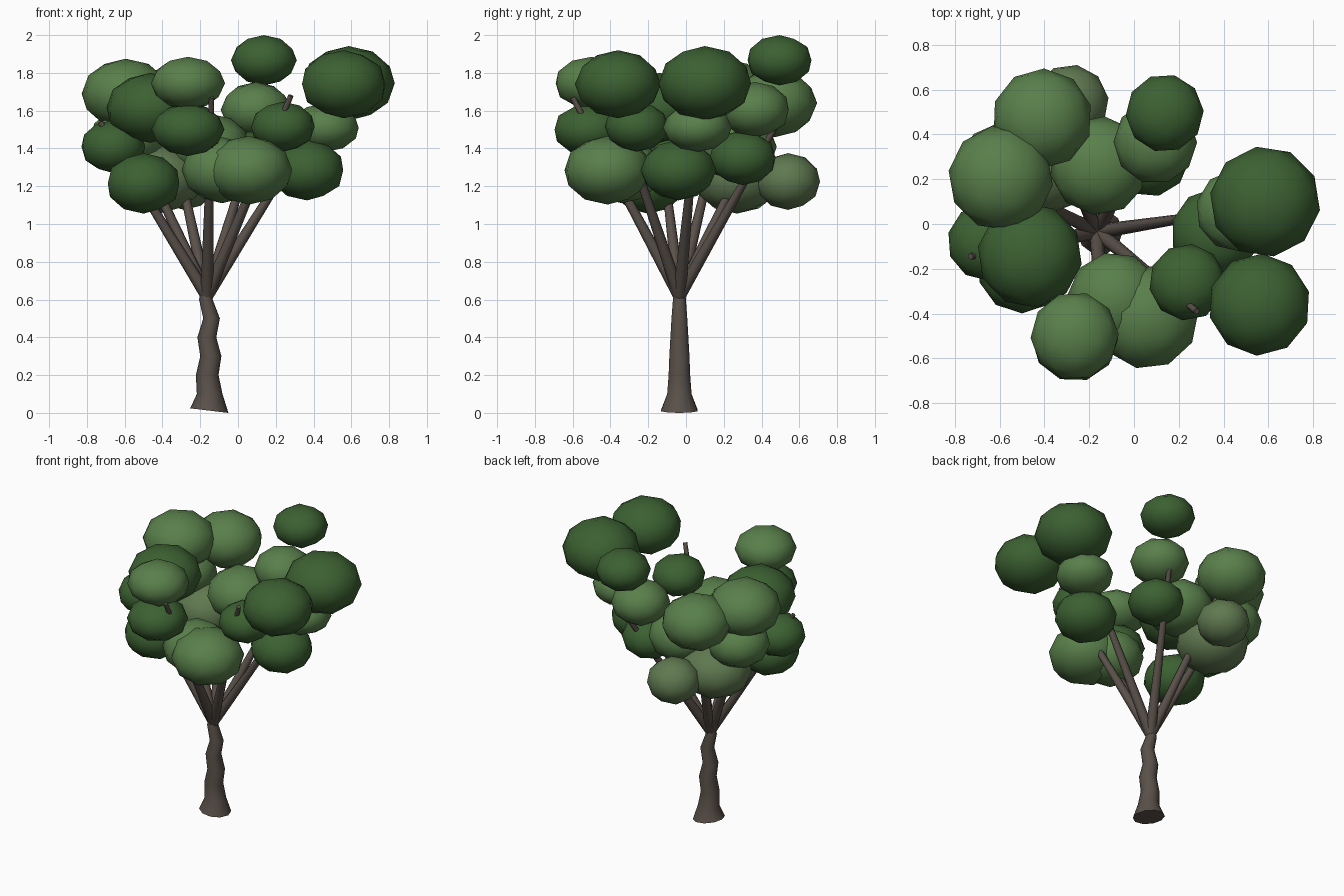
import bpy, bmesh, math
from mathutils import Vector


def material(name, rgb):
    m = bpy.data.materials.new(name)
    m.diffuse_color = (*rgb, 1)
    return m


BARK = material("bark", (0.10, 0.08, 0.066))
DARK = material("dark_leaves", (0.045, 0.12, 0.032))
LIGHT = material("light_leaves", (0.10, 0.215, 0.07))
PALE = material("pale_leaves", (0.115, 0.19, 0.08))


def finish(name, bm, mat):
    bmesh.ops.recalc_face_normals(bm, faces=bm.faces)
    for f in bm.faces:
        f.smooth = len(f.verts) < 5
    me = bpy.data.meshes.new(name)
    bm.to_mesh(me)
    bm.free()
    me.materials.append(mat)
    ob = bpy.data.objects.new(name, me)
    bpy.context.collection.objects.link(ob)
    return ob


def tube(name, rings, sides, mat):
    """Loft through rings given as (centre, radius, axis)."""
    bm = bmesh.new()
    loops = []
    for c, r, axis in rings:
        q = Vector((0, 0, 1)).rotation_difference(Vector(axis))
        loops.append([bm.verts.new(Vector(c) + q @ Vector(
            (r * math.cos(i * math.tau / sides), r * math.sin(i * math.tau / sides), 0)))
            for i in range(sides)])
    for a, b in zip(loops, loops[1:]):
        for i in range(sides):
            j = (i + 1) % sides
            bm.faces.new((a[i], a[j], b[j], b[i]))
    bm.faces.new(loops[0][::-1])
    bm.faces.new(loops[-1])
    return finish(name, bm, mat)


# Crooked trunk with flared foot
up = (0, 0, 1)
trunk = [(-0.152, 0.012, 0.102, (0.12, 0, 1)), (-0.15, 0.1, 0.068, up),
         (-0.163, 0.2, 0.06, up), (-0.144, 0.3, 0.056, up),
         (-0.165, 0.4, 0.05, up), (-0.14, 0.5, 0.044, up),
         (-0.17, 0.6, 0.036, up), (-0.165, 0.66, 0.031, up)]
tube("trunk", [((x, -0.035, z), r, a) for x, z, r, a in trunk], 10, BARK)

# Seven straight branches fanning out of the trunk top
base = Vector((-0.165, -0.035, 0.62))
tips = [(-0.73, -0.145, 1.54), (-0.14, -0.60, 1.67), (0.28, -0.39, 1.68),
        (0.45, 0.06, 1.60), (0.12, 0.50, 1.56), (-0.38, 0.45, 1.62),
        (-0.62, 0.20, 1.60)]
for n, t in enumerate(tips):
    d = Vector(t) - base
    tube(f"branch_{n + 1}", [(base, 0.034, d), (t, 0.014, d)], 8, BARK)

# Leaf clumps: x, y, z, horizontal radius, vertical radius, colour
clumps = [
    # left
    (-0.50, -0.20, 1.215, 0.195, 0.16, DARK),
    (-0.66, -0.08, 1.41, 0.17, 0.14, DARK),
    (-0.465, -0.14, 1.615, 0.23, 0.185, DARK),
    # front
    (-0.085, -0.34, 1.285, 0.21, 0.175, LIGHT),
    (-0.265, -0.51, 1.50, 0.19, 0.14, DARK),
    (-0.265, -0.50, 1.745, 0.193, 0.14, LIGHT),
    # front right
    (0.057, -0.415, 1.285, 0.228, 0.182, LIGHT),
    (0.238, -0.26, 1.515, 0.168, 0.132, DARK),
    (0.56, -0.36, 1.74, 0.224, 0.18, DARK),
    # right
    (0.365, -0.04, 1.285, 0.197, 0.16, DARK),
    (0.46, 0.06, 1.51, 0.18, 0.128, LIGHT),
    (0.585, 0.10, 1.745, 0.243, 0.197, DARK),
    # back right
    (0.07, 0.30, 1.35, 0.175, 0.144, DARK),
    (0.095, 0.365, 1.605, 0.183, 0.147, LIGHT),
    (0.137, 0.495, 1.867, 0.171, 0.133, DARK),
    # back
    (-0.285, 0.54, 1.225, 0.169, 0.15, PALE),
    (-0.155, 0.26, 1.41, 0.217, 0.175, LIGHT),
    (-0.41, 0.47, 1.64, 0.22, 0.18, LIGHT),
    # back left
    (-0.42, 0.27, 1.24, 0.23, 0.185, PALE),
    (-0.58, 0.25, 1.46, 0.20, 0.16, LIGHT),
    (-0.595, 0.205, 1.69, 0.23, 0.185, LIGHT),
]
for n, (x, y, z, r, h, mat) in enumerate(clumps):
    bm = bmesh.new()
    bmesh.ops.create_icosphere(bm, subdivisions=2, radius=1)
    for v in bm.verts:
        v.co = (v.co.x * r * 1.02, v.co.y * r * 1.02, v.co.z * h)
    ob = finish(f"leaf_clump_{n + 1}", bm, mat)
    ob.location = (x, y, z)
    ob.rotation_euler.z = n * 0.7
